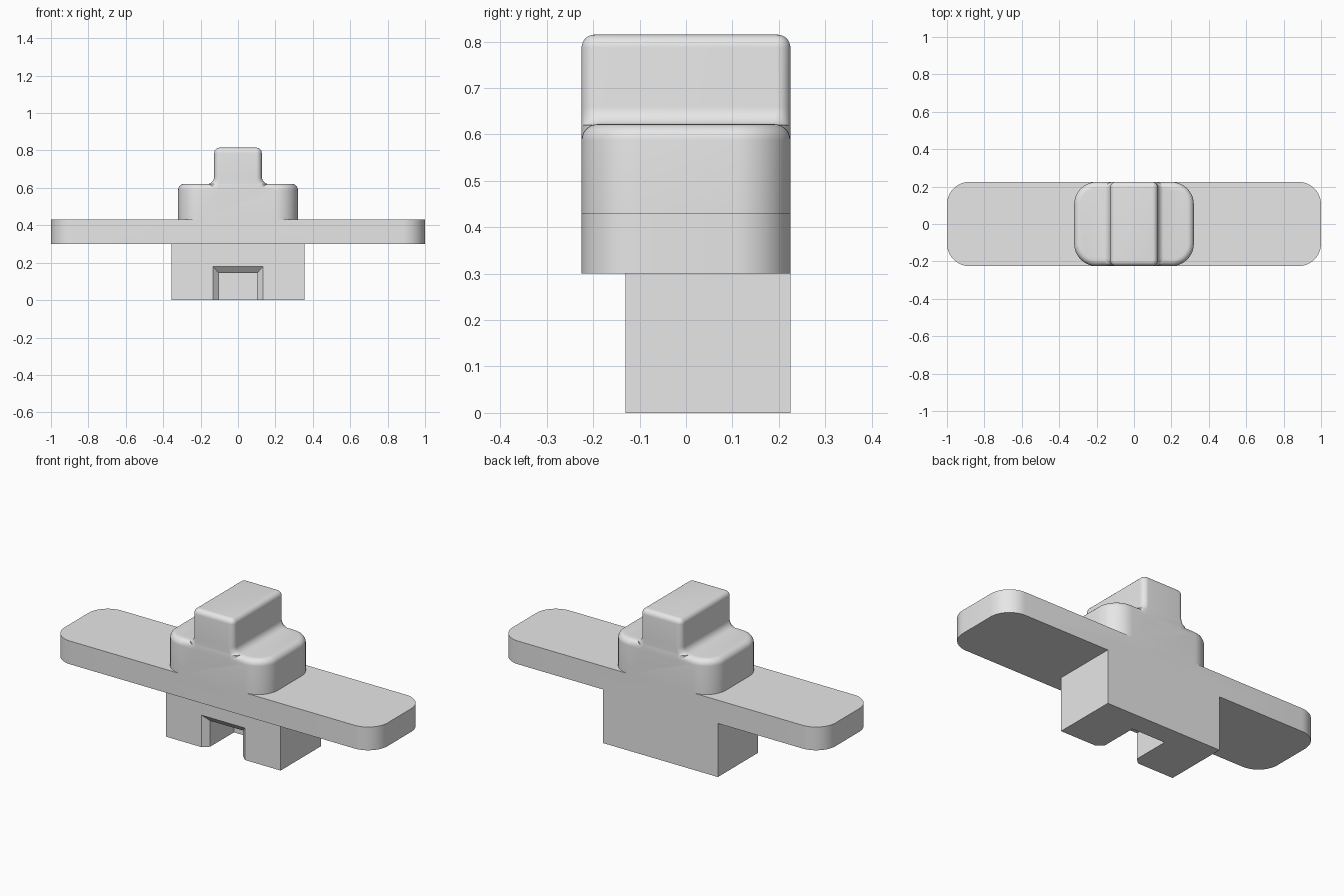
import bpy, bmesh, math

if "Cube" in bpy.data.objects:
    bpy.data.objects.remove(bpy.data.objects["Cube"])

grey = bpy.data.materials.new("light_grey")
grey.diffuse_color = (0.8, 0.8, 0.8, 1)
grey.use_nodes = True
grey.node_tree.nodes["Principled BSDF"].inputs["Base Color"].default_value = grey.diffuse_color


def make_object(name, rings):
    """Skin equal-length rings of points into a capped solid."""
    bm = bmesh.new()
    loops = [[bm.verts.new(p) for p in ring] for ring in rings]
    n = len(loops[0])
    for a, b in zip(loops, loops[1:]):
        for i in range(n):
            j = (i + 1) % n
            bm.faces.new((a[i], a[j], b[j], b[i]))
    bm.faces.new(loops[0][::-1])
    bm.faces.new(loops[-1])
    bmesh.ops.recalc_face_normals(bm, faces=bm.faces)
    mesh = bpy.data.meshes.new(name)
    bm.to_mesh(mesh)
    bm.free()
    mesh.materials.append(grey)
    obj = bpy.data.objects.new(name, mesh)
    bpy.context.collection.objects.link(obj)
    return obj


def rounded_rect(hx, hy, r, z, steps=10):
    pts = []
    for k, (sx, sy) in enumerate(((1, 1), (-1, 1), (-1, -1), (1, -1))):
        for i in range(steps + 1):
            a = math.pi / 2 * (k + i / steps)
            pts.append((sx * (hx - r) + r * math.cos(a),
                        sy * (hy - r) + r * math.sin(a), z))
    return pts


def top_fillet(hx, hy, r, z, f, steps=7):
    """Rings that round over the top edge of a rounded block."""
    rings = []
    for i in range(steps + 1):
        a = math.pi / 2 * i / steps
        d = f * (1 - math.cos(a))
        rings.append(rounded_rect(hx - d, hy - d, max(r - d, 0.003),
                                  z - f + f * math.sin(a)))
    return rings


def boolean(target, tool, operation):
    mod = target.modifiers.new(operation.lower(), 'BOOLEAN')
    mod.operation, mod.object, mod.solver = operation, tool, 'EXACT'
    bpy.context.view_layer.objects.active = target
    bpy.ops.object.modifier_apply(modifier=mod.name)
    bpy.data.objects.remove(tool)


HY = 0.225

# Long sliding plate with rounded ends
body = make_object("slider_body", [rounded_rect(1, HY, 0.12, z) for z in (0.30, 0.43)])

# Wide lower step of the thumb grip
step = make_object("grip_step", [rounded_rect(0.32, HY, 0.12, 0.36)]
                   + top_fillet(0.32, HY, 0.12, 0.622, 0.034))

# Narrow upper grip, flared into the step with a concave fillet
flare = [rounded_rect(0.168, HY, 0.06, 0.56)]
for i in range(8):
    a = math.pi / 2 * i / 7
    d = 0.04 * (1 - math.sin(a))
    flare.append(rounded_rect(0.127 + d, HY, 0.03 + 0.7 * d,
                              0.62 + 0.04 * (1 - math.cos(a))))
grip = make_object("grip_top", flare + top_fillet(0.127, HY, 0.03, 0.815, 0.028))

# Square foot under the plate, flush with the back
foot = make_object("foot", [[(-0.355, -0.13, z), (0.355, -0.13, z),
                             (0.355, HY, z), (-0.355, HY, z)] for z in (0, 0.36)])

# Chamfered notch in the front of the foot
notch = make_object("notch_cutter", [[(-hx, y, -0.05), (hx, y, -0.05), (hx, y, top), (-hx, y, top)]
                                     for y, hx, top in ((-0.16, 0.167, 0.213),
                                                        (-0.10, 0.102, 0.145),
                                                        (0.11, 0.102, 0.145))])
notch.hide_render = True
boolean(foot, notch, 'DIFFERENCE')

# Softened lower edge at the back of the notch
bm = bmesh.new()
bm.from_mesh(foot.data)
lip = [e for e in bm.edges
       if all(abs(v.co.z) < 1e-4 and abs(v.co.y - 0.11) < 1e-4 for v in e.verts)]
bmesh.ops.bevel(bm, geom=lip, offset=0.014, segments=4, profile=0.5, affect='EDGES')
bm.to_mesh(foot.data)
bm.free()

# Fuse everything into one moulded piece
for part in (step, grip, foot):
    boolean(body, part, 'UNION')

bpy.ops.object.select_all(action='DESELECT')
body.select_set(True)
bpy.context.view_layer.objects.active = body
bpy.ops.object.shade_smooth_by_angle(angle=math.radians(30))
